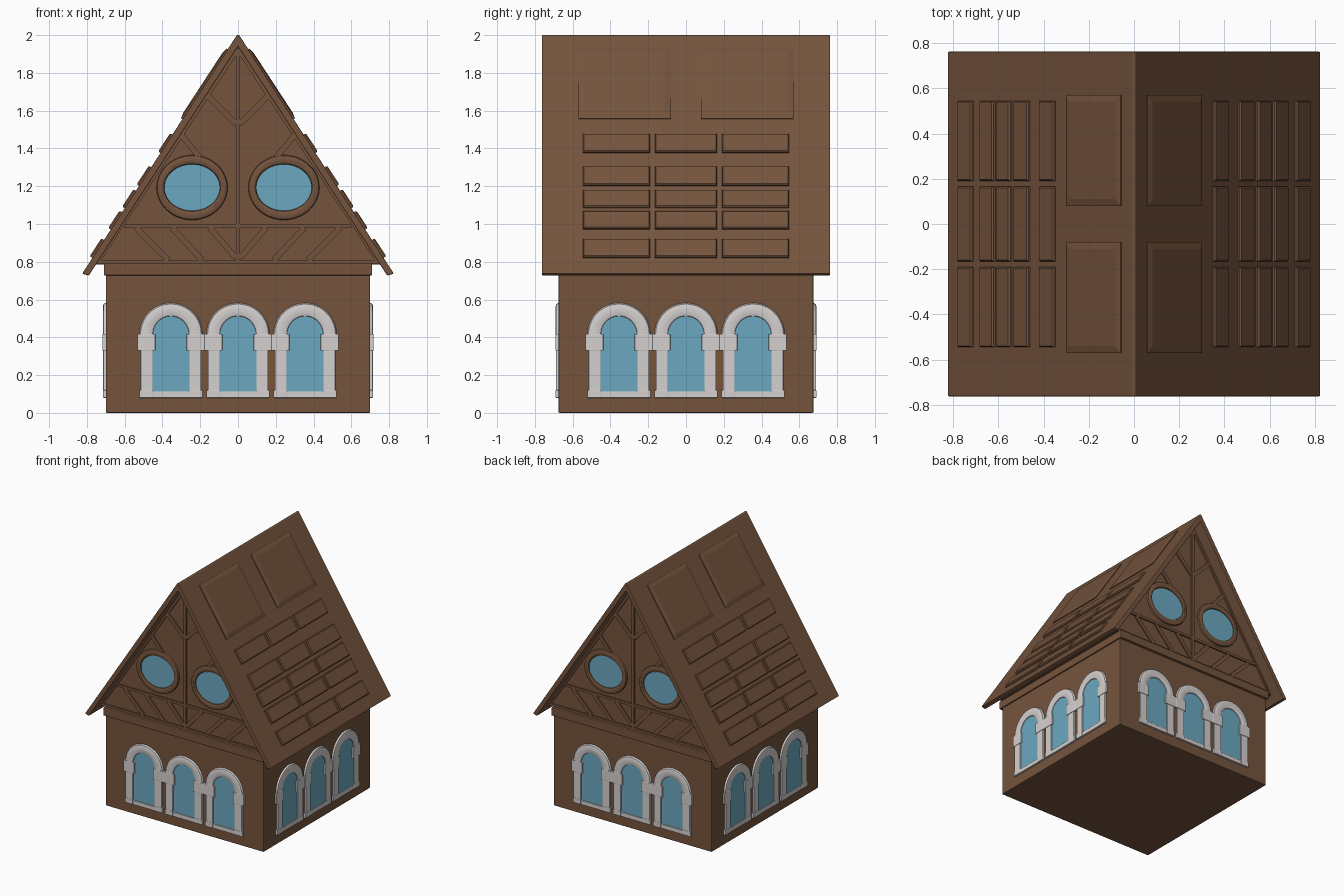
import bpy
import bmesh
from math import pi, sin, cos
from mathutils import Matrix, Vector

cube = bpy.data.objects.get("Cube")
if cube:
    bpy.data.objects.remove(cube, do_unlink=True)


def material(name, rgb):
    m = bpy.data.materials.new(name)
    m.use_nodes = True
    m.diffuse_color = (*rgb, 1)
    m.node_tree.nodes["Principled BSDF"].inputs["Base Color"].default_value = (*rgb, 1)
    return m


BROWN = material("warm brown", (0.177, 0.088, 0.047))
WHITE = material("stone white", (0.66, 0.63, 0.62))
GLASS = material("window blue", (0.15, 0.39, 0.52))

APEX, EAVE = Vector((0, 0, 2.0)), Vector((0.825, 0, 0.737))
SLOPE = (EAVE - APEX).normalized()
OUT = Vector((-SLOPE.z, 0, SLOPE.x))
INNER_TOP, RUN = 1.939, 0.652     # underside of ridge, x travelled per unit of z
BODY_X, BODY_Y, GABLE_Y = 0.70, 0.675, 0.662


def to_mesh(name, bm, mat):
    bmesh.ops.recalc_face_normals(bm, faces=bm.faces[:])
    mesh = bpy.data.meshes.new(name)
    bm.to_mesh(mesh)
    bm.free()
    mesh.materials.append(mat)
    return mesh


def place(name, mesh, matrix=Matrix(), smooth=False, bevel=0):
    ob = bpy.data.objects.new(name, mesh)
    bpy.context.collection.objects.link(ob)
    ob.matrix_world = matrix
    if bevel:
        mod = ob.modifiers.new("Soft edges", "BEVEL")
        mod.width, mod.segments = bevel, 2
    if smooth:
        bpy.ops.object.select_all(action="DESELECT")
        ob.select_set(True)
        bpy.context.view_layer.objects.active = ob
        bpy.ops.object.shade_smooth_by_angle()
    return ob


def box(bm, x0, x1, y0, y1, z0, z1):
    size = Matrix.Diagonal((x1 - x0, y1 - y0, z1 - z0, 1))
    mid = Matrix.Translation(((x0 + x1) / 2, (y0 + y1) / 2, (z0 + z1) / 2))
    bmesh.ops.create_cube(bm, size=1, matrix=mid @ size)


def prism(bm, profile, y0, y1):
    """Extrude an (x, z) outline along y."""
    a = [bm.verts.new((x, y0, z)) for x, z in profile]
    b = [bm.verts.new((x, y1, z)) for x, z in profile]
    bm.faces.new(a)
    bm.faces.new(b[::-1])
    for i in range(len(a)):
        j = (i + 1) % len(a)
        bm.faces.new((a[i], b[i], b[j], a[j]))


def moulding(bm, inner, outer, depth, closed=False):
    """Rounded moulding between two matching (x, z) outlines, rising towards -y."""
    section = [(0, 0), (0.06, 0.7), (0.25, 1), (0.7, 1), (0.92, 0.75), (1, 0)]
    rows = []
    for p, q in zip(inner, outer):
        rows.append([bm.verts.new((p[0] + (q[0] - p[0]) * t, -depth * d,
                                   p[1] + (q[1] - p[1]) * t)) for t, d in section])
    for i in range(len(rows) if closed else len(rows) - 1):
        r, s = rows[i], rows[(i + 1) % len(rows)]
        for k in range(len(section) - 1):
            bm.faces.new((r[k], r[k + 1], s[k + 1], s[k]))


def arc(rx, rz, cx, cz, sweep, n):
    return [(cx + rx * cos(sweep * i / n), cz + rz * sin(sweep * i / n)) for i in range(n + 1)]


def beam(bm, p, q, width, depth):
    """Timber plate between two (x, z) points."""
    p, q = Vector(p), Vector(q)
    side = (q - p).normalized().orthogonal() * width / 2
    prism(bm, [p + side, q + side, q - side, p - side], -depth, 0.004)


def wall(turn, dist, shift=0):
    return Matrix.Rotation(turn * pi / 2, 4, "Z") @ Matrix.Translation((shift, -dist, 0))


# Body and the band under the roof
bm = bmesh.new()
box(bm, -BODY_X, BODY_X, -BODY_Y, BODY_Y, 0, 0.76)
place("house_body", to_mesh("house_body", bm, BROWN), bevel=0.006)
bm = bmesh.new()
box(bm, -0.71, 0.71, -0.695, 0.695, 0.727, 0.792)
place("eave_band", to_mesh("eave_band", bm, BROWN), bevel=0.006)

# Gable block and folded roof slab
base_z = 0.785
half = (INNER_TOP - base_z) * RUN
bm = bmesh.new()
prism(bm, [(-half, base_z), (half, base_z), (0, INNER_TOP)], -GABLE_Y, GABLE_Y)
place("gable_block", to_mesh("gable_block", bm, BROWN))

bm = bmesh.new()
right = [(0.825, 0.737), (0.79, 0.727)]
prism(bm, [(-0.006, 2.0), (0.006, 2.0)] + right + [(0, INNER_TOP)]
      + [(-x, z) for x, z in right[::-1]], -0.763, 0.763)
place("roof_slab", to_mesh("roof_slab", bm, BROWN), bevel=0.005)


# Raised roof tiles and large panels
def tile(bm, y0, y1, z0, z1, chamfer, height):
    u0, u1 = ((2.0 - z) / -SLOPE.z for z in (z1, z0))
    rings = []
    for inset, lift in ((0, -0.005), (0, height * 0.6), (chamfer, height)):
        rings.append([bm.verts.new(APEX + SLOPE * u + OUT * lift + Vector((0, y, 0)))
                      for u, y in ((u0 + inset, y0 + inset), (u1 - inset, y0 + inset),
                                   (u1 - inset, y1 - inset), (u0 + inset, y1 - inset))])
    for a, b in zip(rings, rings[1:]):
        for i in range(4):
            j = (i + 1) % 4
            bm.faces.new((a[i], a[j], b[j], b[i]))
    bm.faces.new(rings[-1])
    bm.faces.new(rings[0][::-1])


bm = bmesh.new()
for z0, z1 in ((1.375, 1.472), (1.2, 1.3), (1.083, 1.175), (0.97, 1.062), (0.82, 0.915)):
    for y0, y1 in ((-0.545, -0.19), (-0.165, 0.165), (0.19, 0.545)):
        tile(bm, y0, y1, z0, z1, 0.006, 0.017)
tiles = to_mesh("roof_tiles", bm, BROWN)
bm = bmesh.new()
for y0, y1 in ((-0.57, -0.08), (0.08, 0.57)):
    tile(bm, y0, y1, 1.553, 1.923, 0.03, 0.018)
panels = to_mesh("roof_panels", bm, BROWN)
for turn, side in ((0, "left"), (2, "right")):
    place("roof_tiles_" + side, tiles, wall(turn, 0))
    place("roof_panels_" + side, panels, wall(turn, 0))

# Gable timbers
bm = bmesh.new()
beam(bm, (0, 0.80), (0, 1.93), 0.022, 0.014)
beam(bm, (-0.60, 0.99), (0.60, 0.99), 0.02, 0.012)
beam(bm, (-half, 0.80), (half, 0.80), 0.02, 0.012)
for s in (-1, 1):
    beam(bm, (s * (half - 0.01), 0.80), (0, INNER_TOP - 0.015), 0.02, 0.012)
    for p, q in (((0.16, 1.68), (0.01, 1.53)), ((0.30, 1.47), (0.20, 1.35)),
                 ((0.54, 0.98), (0.37, 0.81)), ((0.35, 0.98), (0.19, 0.81)),
                 ((0.15, 0.98), (0.01, 0.82))):
        beam(bm, (s * p[0], p[1]), (s * q[0], q[1]), 0.03, 0.01)
timbers = to_mesh("gable_timbers", bm, BROWN)

# Oval gable windows
bm, bg = bmesh.new(), bmesh.new()
for cx in (-0.243, 0.243):
    inner = arc(0.147, 0.123, cx, 1.193, 2 * pi, 48)[:-1]
    outer = arc(0.188, 0.172, cx, 1.193, 2 * pi, 48)[:-1]
    moulding(bm, inner, outer, 0.017, closed=True)
    prism(bg, inner, -0.007, 0.004)
oval_rims = to_mesh("oval_window_rims", bm, BROWN)
oval_glass = to_mesh("oval_window_glass", bg, GLASS)
for turn, side in ((0, "front"), (2, "back")):
    at = wall(turn, GABLE_Y)
    place("gable_timbers_" + side, timbers, at)
    place("oval_window_rims_" + side, oval_rims, at, smooth=True)
    place("oval_window_glass_" + side, oval_glass, at)

# One arched window bay: arch, capitals, columns, sill and glass
bm = bmesh.new()
inner = arc(0.093, 0.095, 0, 0.415, pi, 20)
outer = arc(0.167, 0.167, 0, 0.415, pi, 20)
moulding(bm, inner, outer, 0.016)
arch = to_mesh("window_arch", bm, WHITE)
bm = bmesh.new()
for s in (-1, 1):
    for a, b, depth, z0, z1 in ((0.083, 0.178, 0.017, 0.33, 0.418), (0.097, 0.16, 0.014, 0.10, 0.34),
                                (0.095, 0.167, 0.016, 0.08, 0.12)):
        box(bm, min(s * a, s * b), max(s * a, s * b), -depth, 0.004, z0, z1)
box(bm, -0.16, 0.16, -0.014, 0.004, 0.08, 0.113)
frame = to_mesh("window_frame", bm, WHITE)
bm = bmesh.new()
prism(bm, [(-0.105, 0.10), (0.105, 0.10), (0.105, 0.415)]
      + arc(0.105, 0.105, 0, 0.415, pi, 20)[1:], -0.006, 0.004)
pane = to_mesh("window_glass", bm, GLASS)

for turn, side in enumerate(("front", "left", "back", "right")):
    dist = BODY_X if turn % 2 else BODY_Y
    for i in range(3):
        at = wall(turn, dist, (i - 1) * 0.355)
        tag = f"_{side}_{i + 1}"
        place("window_arch" + tag, arch, at, smooth=True)
        place("window_frame" + tag, frame, at, bevel=0.003)
        place("window_glass" + tag, pane, at)
